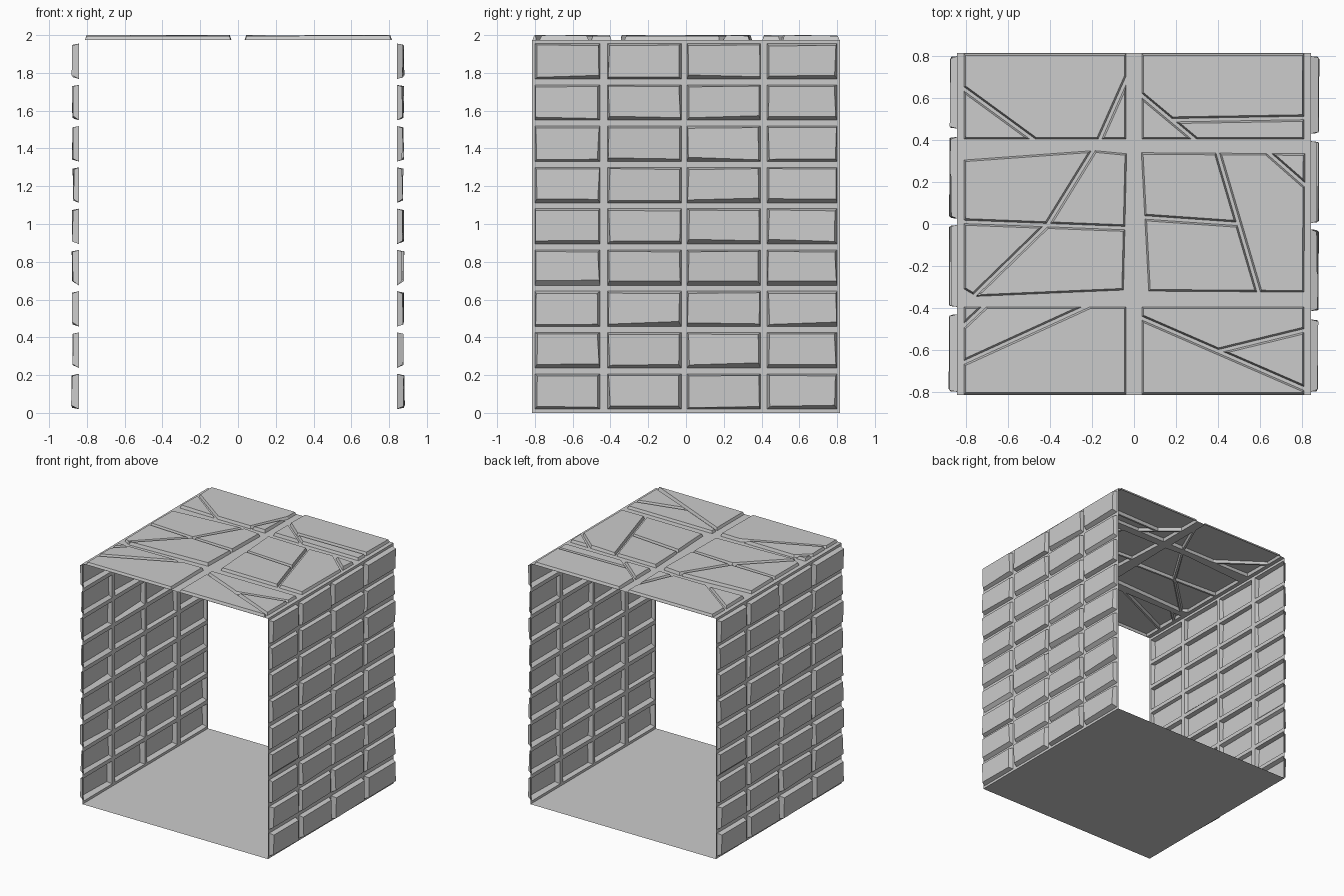
import bpy, bmesh, random
from mathutils import Matrix, Vector

if "Cube" in bpy.data.objects:
    bpy.data.objects.remove(bpy.data.objects["Cube"])

random.seed(7)


def clip(poly, a, b, gap):
    """Part of a convex polygon lying left of line a-b, pulled back by gap."""
    a, b = Vector(a), Vector(b)
    n = Vector((a.y - b.y, b.x - a.x)).normalized()
    out = []
    for i, q in enumerate(poly):
        p = poly[i - 1]
        dp, dq = (p - a).dot(n) - gap, (q - a).dot(n) - gap
        if dp * dq < 0:
            out.append(p.lerp(q, dp / (dp - dq)))
        if dq >= 0:
            out.append(q)
    return out


def relief(name, rect, polys, inset, height, matrix, shape):
    """One sheet with raised, open-backed blocks pushed out of it."""
    bm = bmesh.new()
    faces = [bm.faces.new([bm.verts.new((p[0], p[1], 0)) for p in poly]) for poly in polys]
    bm.normal_update()
    rims = list(bm.edges)
    bmesh.ops.inset_individual(bm, faces=faces, thickness=inset, depth=height,
                               use_even_offset=True)
    for f in faces:
        shape(f)
    rims = [e for e in bm.edges if e.is_boundary]
    x0, y0, x1, y1 = rect
    c = [bm.verts.new((x, y, 0)) for x, y in ((x0, y0), (x1, y0), (x1, y1), (x0, y1))]
    rims += [bm.edges.new((c[i], c[(i + 1) % 4])) for i in range(4)]
    bmesh.ops.triangle_fill(bm, edges=rims, use_beauty=True, normal=(0, 0, 1))
    bm.transform(matrix)
    bm.normal_update()
    me = bpy.data.meshes.new(name)
    bm.to_mesh(me)
    bm.free()
    ob = bpy.data.objects.new(name, me)
    bpy.context.collection.objects.link(ob)
    return ob


def box(x0, y0, x1, y1):
    return [Vector(p) for p in ((x0, y0), (x1, y0), (x1, y1), (x0, y1))]


# Brick walls: 4 columns by 9 rows, the second a half turn of the first
def shape_brick(f):
    lift = random.uniform(-0.004, 0.003)
    low = f.calc_center_median().y < 0.22
    mid = f.calc_center_median()
    for v in f.verts:
        v.co.z += lift + random.uniform(-0.004, 0.004) + (0.006 if low else 0)
        v.co.x += random.uniform(-0.006, 0.006)
        v.co.y += random.uniform(-0.003, 0.003)
        if v.co.y < mid.y:
            v.co.y += random.uniform(0, 0.016)


columns = [(-0.80, -0.455), (-0.415, -0.025), (0.005, 0.395), (0.43, 0.80)]
bricks = [box(a, 0.02 + 0.2185 * r, b, 0.207 + 0.2185 * r)
          for r in range(9) for a, b in columns]
to_right = Matrix(((0, 0, 1, 0.843), (1, 0, 0, 0), (0, 1, 0, 0), (0, 0, 0, 1)))
right_wall = relief("right_brick_wall", (-0.815, 0, 0.815, 1.975), bricks,
                    0.009, 0.031, to_right, shape_brick)
left_wall = right_wall.copy()
left_wall.name = "left_brick_wall"
left_wall.rotation_euler.z = 3.14159265
bpy.context.collection.objects.link(left_wall)

# Roof slabs: each outline is split by cracks (piece index, start, end)
V = lambda *pts: [Vector(p) for p in pts]
cells = [
    (box(-0.81, 0.405, -0.038, 0.812),
     [(0, (-.805, .64), (-.49, .41)), (0, (-.16, .41), (-.04, .68))]),
    (box(0.038, 0.405, 0.81, 0.812),
     [(0, (.04, .61), (.28, .41)), (0, (.20, .495), (.80, .505))]),
    (V((-.75, -.345), (-.05, -.315), (-.035, .335), (-.19, .35), (-.81, .305), (-.81, -.31)),
     [(0, (-.81, .01), (-.03, -.02)), (0, (-.41, 0), (-.20, .34)),
      (1, (-.76, -.34), (-.41, 0))]),
    (V((.07, -.32), (.81, -.325), (.815, .335), (.035, .34)),
     [(0, (.59, -.31), (.40, .335)), (0, (.07, .03), (.50, 0)),
      (1, (.81, .19), (.65, .33))]),
    (box(-0.81, -0.812, -0.038, -0.395),
     [(0, (-.81, -.66), (-.24, -.40)), (0, (-.80, -.475), (-.72, -.40))]),
    (box(0.038, -0.812, 0.81, -0.395),
     [(0, (.04, -.45), (.80, -.78)), (0, (.43, -.60), (.80, -.51))]),
]
slabs = []
for outline, cracks in cells:
    pieces = [outline]
    for i, a, b in cracks:
        whole = pieces[i]
        pieces[i] = clip(whole, a, b, 0.008)
        pieces.append(clip(whole, b, a, 0.008))
    slabs += pieces


def shape_slab(f):
    for v in f.verts:
        v.co.z = min(0.025, v.co.z + random.uniform(-0.003, 0.004))


relief("roof_slabs", (-0.843, -0.815, 0.843, 0.815), slabs, 0.008, 0.022,
       Matrix.Translation((0, 0, 1.975)), shape_slab)

# Plain floor sheet
bpy.ops.mesh.primitive_plane_add(size=1)
floor = bpy.context.object
floor.name = "floor"
floor.scale = (1.686, 1.63, 1)
